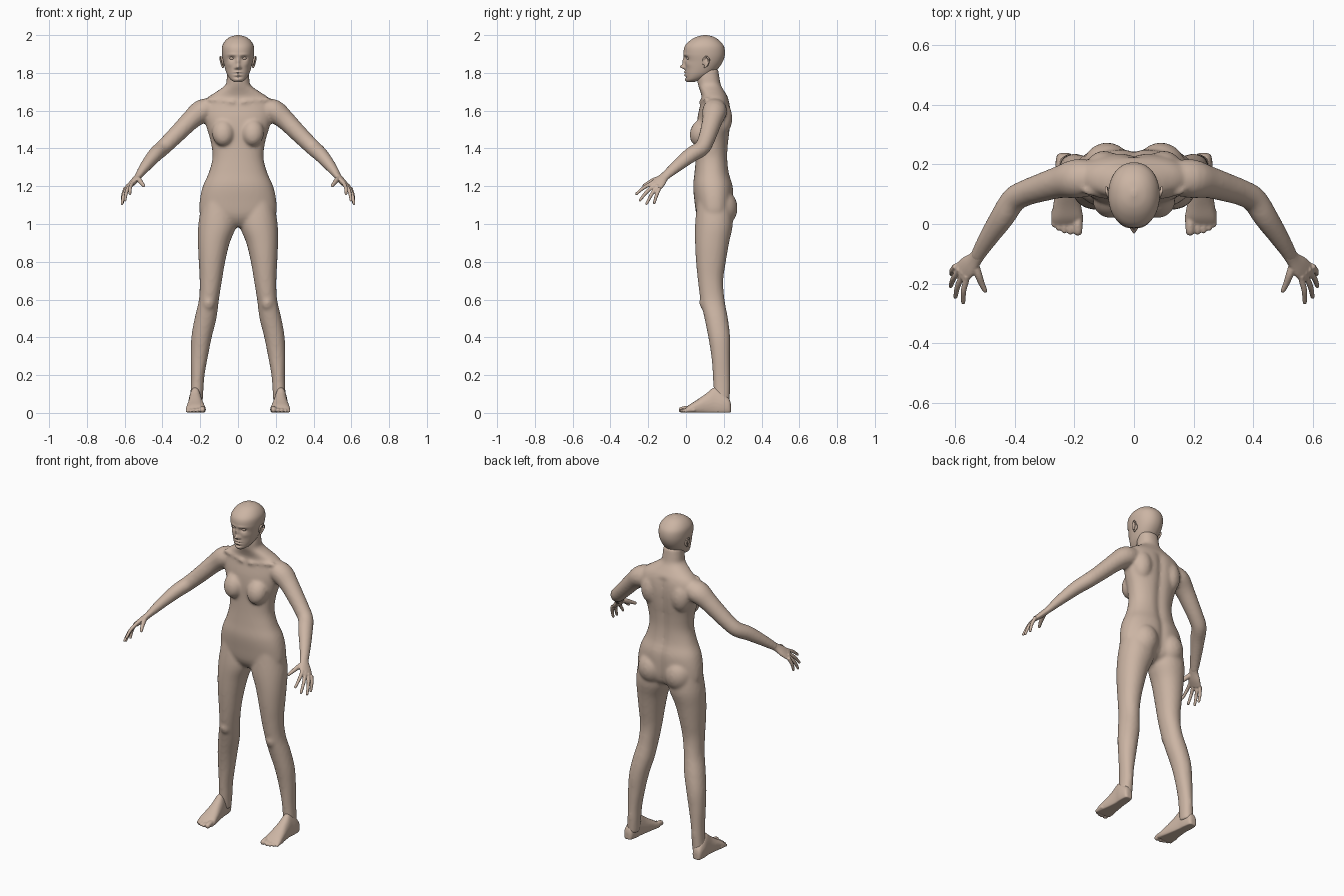
import bpy, bmesh
from math import cos, sin, pi, exp, copysign
from mathutils import Vector, Matrix

skin = bpy.data.materials.new("skin")
skin.diffuse_color = (0.60, 0.46, 0.37, 1)


# ---------- helpers ----------
def spline(rows, k=4):
    """Catmull-Rom resampling of a list of number tuples."""
    out = []
    for i in range(len(rows) - 1):
        p0, p1, p2 = rows[max(i - 1, 0)], rows[i], rows[i + 1]
        p3 = rows[min(i + 2, len(rows) - 1)]
        for j in range(k):
            t = j / k
            out.append(tuple(0.5 * (2 * b + (c - a) * t + (2 * a - 5 * b + 4 * c - d) * t * t
                                    + (3 * b - a - 3 * c + d) * t ** 3)
                             for a, b, c, d in zip(p0, p1, p2, p3)))
    return out + [rows[-1]]


def oval(c, u, v, a, b, n=32, p=1.0):
    def f(w):
        return copysign(abs(w) ** p, w)
    return [c + u * (a * f(cos(2 * pi * i / n))) + v * (b * f(sin(2 * pi * i / n))) for i in range(n)]


def loft(bm, rings):
    vs = [[bm.verts.new(p) for p in r] for r in rings]
    n = len(vs[0])
    for r0, r1 in zip(vs, vs[1:]):
        for i in range(n):
            bm.faces.new((r0[i], r0[(i + 1) % n], r1[(i + 1) % n], r1[i]))
    bm.faces.new(vs[0][::-1])
    bm.faces.new(vs[-1])


X, Y, Z = Vector((1, 0, 0)), Vector((0, 1, 0)), Vector((0, 0, 1))


def tube(bm, rows, side=X, k=4, n=20):
    """Tube along rows of (x, y, z, half width along side, half thickness), rounded tip."""
    rows = spline(rows, k)
    pts = [Vector(r[:3]) for r in rows]
    rings = []
    for i, r in enumerate(rows):
        t = (pts[min(i + 1, len(pts) - 1)] - pts[max(i - 1, 0)]).normalized()
        u = (side - t * side.dot(t)).normalized()
        rings.append(oval(pts[i], u, t.cross(u), r[3], r[4], n))
    for q in (0.5, 0.85, 0.99):
        s = (1 - q * q) ** 0.5
        rings.append(oval(pts[-1] + t * r[4] * q, u, t.cross(u), r[3] * s, r[4] * s, n))
    loft(bm, rings)


def ball(bm, c, r, tilt=0):
    m = Matrix.Translation(c) @ Matrix.Rotation(tilt, 4, 'X') @ Matrix.Diagonal((*r, 1))
    bmesh.ops.create_uvsphere(bm, u_segments=24, v_segments=16, radius=1, matrix=m)


def finish(bm, name, voxel=0, smooth=0, mirror=False):
    bmesh.ops.recalc_face_normals(bm, faces=bm.faces)
    me = bpy.data.meshes.new(name)
    bm.to_mesh(me)
    bm.free()
    me.materials.append(skin)
    ob = bpy.data.objects.new(name, me)
    bpy.context.collection.objects.link(ob)
    for f in me.polygons:
        f.use_smooth = True
    if voxel:
        m = ob.modifiers.new("fuse", 'REMESH')
        m.mode, m.voxel_size, m.use_smooth_shade = 'VOXEL', voxel, True
    if smooth:
        m = ob.modifiers.new("relax", 'SMOOTH')
        m.factor, m.iterations = 0.5, smooth
    if mirror:
        m = ob.modifiers.new("mirror", 'MIRROR')
        m.use_mirror_merge = False
    return ob


# ---------- body: torso, neck, arms and legs fused ----------
bm = bmesh.new()
torso = [(.985, .06, .10, .18), (1.01, .13, .075, .225), (1.05, .198, .055, .245), (1.12, .203, .045, .252),
         (1.20, .186, .038, .25), (1.27, .155, .045, .23), (1.35, .135, .052, .222), (1.43, .143, .056, .226),
         (1.50, .163, .056, .234), (1.57, .182, .062, .238), (1.63, .185, .075, .234), (1.67, .16, .082, .222),
         (1.70, .115, .076, .205), (1.735, .067, .064, .185), (1.77, .06, .06, .178), (1.82, .055, .07, .17)]
rings = []
for z, w, yf, yb in spline(torso):
    ring = oval(Vector((0, (yf + yb) / 2, z)), X, Y, w, (yb - yf) / 2, 48, 0.88)
    for p in ring:                                   # spine furrow
        if p.y > (yf + yb) / 2 and z < 1.66:
            p.y -= 0.012 * exp(-(p.x / .025) ** 2)
    rings.append(ring)
loft(bm, rings)

leg = [(1.12, .105, .15, .085, .09), (1.0, .109, .148, .101, .1), (.9, .128, .138, .084, .09),
       (.8, .138, .132, .07, .079), (.7, .144, .13, .059, .067), (.6, .154, .14, .053, .064),
       (.5, .172, .16, .058, .062), (.4, .193, .176, .054, .058), (.3, .205, .184, .046, .05),
       (.2, .213, .188, .036, .046), (.12, .217, .19, .034, .044), (.04, .222, .19, .034, .04)]
arm = [(.12, .155, 1.61, .055, .055), (.19, .152, 1.597, .066, .062), (.25, .14, 1.55, .054, .052),
       (.31, .122, 1.49, .048, .047), (.36, .105, 1.44, .044, .044), (.402, .082, 1.40, .043, .042),
       (.44, .025, 1.365, .042, .039), (.49, -.05, 1.305, .033, .030), (.527, -.11, 1.254, .026, .02)]
for s in (1, -1):
    loft(bm, [oval(Vector((s * x, y, z)), X, Y, a, b, 28, 0.95) for z, x, y, a, b in spline(leg)])
    tube(bm, [(s * r[0], *r[1:]) for r in arm], Vector((-s * .04, -.05, .035)), n=24)
    ball(bm, (s * .078, .078, 1.485), (.06, .056, .075), -.35)    # breast
    ball(bm, (s * .09, .185, 1.085), (.085, .088, .10))           # buttock
    ball(bm, (s * .155, .105, .585), (.034, .034, .045))          # kneecap
    ball(bm, (s * .10, .19, 1.56), (.06, .055, .09))              # shoulder blade
    tube(bm, [(s * .02, .078, 1.645, .012, .012), (s * .16, .11, 1.66, .012, .012)], Y)  # collarbone
finish(bm, "body", 0.009, 6)

# ---------- head with sculpted face ----------
bm = bmesh.new()
skull = [(1.752, .02, .005, .045), (1.765, .04, .0, .085), (1.79, .057, -.003, .135), (1.82, .068, -.004, .168),
         (1.86, .078, -.006, .195), (1.90, .085, -.013, .206), (1.94, .084, -.007, .201), (1.97, .068, .02, .178),
         (1.99, .042, .054, .148), (2.0, .008, .093, .112)]
loft(bm, [oval(Vector((0, (yf + yb) / 2, z)), X, Y, w, (yb - yf) / 2, 96, 0.93)
          for z, w, yf, yb in spline(skull, 8)])
# face features: x, z, spread x, spread z, push in y
features = [(0, 1.832, .011, .011, -.027), (0, 1.858, .009, .02, -.013), (.013, 1.826, .006, .006, -.008),
            (.032, 1.877, .016, .011, .014), (.03, 1.896, .024, .007, -.004), (.045, 1.845, .016, .014, -.004),
            (0, 1.804, .018, .005, -.008), (0, 1.788, .016, .005, -.008), (0, 1.796, .02, .002, .004),
            (0, 1.776, .02, .004, .004), (0, 1.764, .016, .008, -.006)]
for v in bm.verts:
    if v.co.y < .08:
        x, z = v.co.x, v.co.z
        v.co.y += sum(d * (exp(-((abs(x) - fx) / sx) ** 2 - ((z - fz) / sz) ** 2))
                      for fx, fz, sx, sz, d in features)
finish(bm, "head")

# ---------- eyes and ears ----------
bm = bmesh.new()
ball(bm, (.032, .013, 1.877), (.013, .011, .008))
finish(bm, "eye", mirror=True)

bm = bmesh.new()
ball(bm, (.079, .105, 1.858), (.010, .016, .026), .2)
tube(bm, [(.080, .092, 1.842, .005, .005), (.086, .092, 1.870, .005, .005), (.092, .108, 1.886, .005, .005),
          (.093, .122, 1.870, .005, .005), (.087, .113, 1.845, .005, .005), (.080, .10, 1.830, .006, .006)], X, n=10)
finish(bm, "ear", 0.003, 2, True)

# ---------- hand ----------
bm = bmesh.new()
across = Vector((-.04, -.05, .035))
tube(bm, [(.51, -.083, 1.277, .027, .021), (.53, -.115, 1.25, .026, .018), (.555, -.142, 1.222, .037, .017),
          (.578, -.163, 1.199, .038, .013)], across)
fingers = [((.562, -.188, 1.212), (.572, -.262, 1.16)), ((.576, -.175, 1.20), (.598, -.244, 1.126)),
           ((.589, -.160, 1.19), (.614, -.208, 1.108)), ((.60, -.145, 1.18), (.611, -.168, 1.112))]
for a, b in fingers:
    a, b = Vector(a), Vector(b)
    mid = (a + b) / 2 + Vector((.004, 0, .005))      # slight curl
    root = a - (b - a) * .2
    tube(bm, [(*root, .009, .010), (*a, .0105, .0105), (*mid, .0095, .0095), (*b, .0075, .0075)], across, n=12)
tube(bm, [(.535, -.128, 1.245, .014, .014), (.522, -.168, 1.232, .014, .013), (.51, -.20, 1.216, .011, .0105),
          (.499, -.223, 1.203, .009, .008)], Z, n=12)
finish(bm, "hand", 0.0035, 3, True)

# ---------- foot ----------
bm = bmesh.new()
sole = [(.238, .232, .014, .045), (.228, .232, .027, .075), (.19, .23, .034, .11), (.15, .227, .035, .135),
        (.11, .225, .039, .105), (.06, .224, .047, .07), (.02, .223, .053, .045), (-.002, .223, .05, .026)]
rings = []
for y, x, w, h in spline(sole):
    rings.append(oval(Vector((x, y, h * .42)), X, Z, w, h * .58, 28, 0.85))
    for p in rings[-1]:
        p.z = max(p.z, 0.002)                        # flat sole
        if p.z > .05:                                # narrow instep
            p.x = x + (p.x - x) * (1 - 2.5 * (p.z - .05))
loft(bm, rings)
toes = [(.188, -.024, .0155), (.213, -.026, .0105), (.233, -.022, .010), (.252, -.014, .0095), (.268, -.003, .009)]
for x, tip, r in toes:
    tube(bm, [(x, tip + .05, r + .006, r, r), (x, tip + .02, r + .006, r, r), (x, tip, r + .001, r, r)], X, n=12)
finish(bm, "foot", 0.0045, 3, True)
